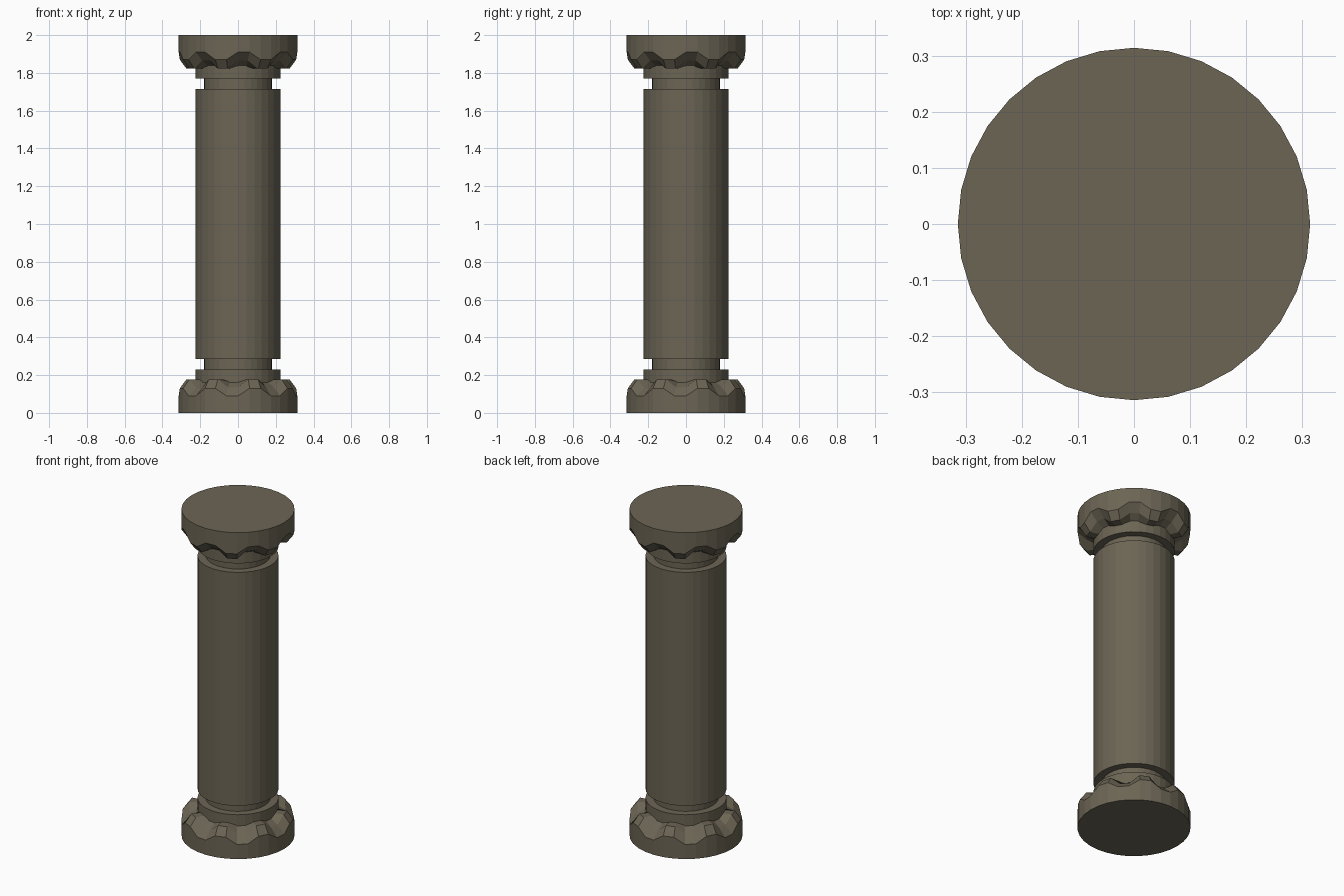
import bpy, bmesh, math

if "Cube" in bpy.data.objects:
    bpy.data.objects.remove(bpy.data.objects["Cube"])

SIDES = 32
stone = bpy.data.materials.new("stone")
stone.diffuse_color = (0.15, 0.13, 0.09, 1)
stone.use_nodes = True
stone.node_tree.nodes["Principled BSDF"].inputs["Base Color"].default_value = stone.diffuse_color


def lathe(name, rings):
    """Closed flat-shaded solid; each ring is a function i -> (radius, z)."""
    bm = bmesh.new()
    loops = []
    for ring in rings:
        loop = []
        for i in range(SIDES):
            r, z = ring(i)
            a = 2 * math.pi * i / SIDES
            loop.append(bm.verts.new((r * math.cos(a), r * math.sin(a), z)))
        loops.append(loop)
    for lo, hi in zip(loops, loops[1:]):
        for i in range(SIDES):
            j = (i + 1) % SIDES
            bm.faces.new((lo[i], lo[j], hi[j], hi[i]))
    bm.faces.new(loops[0])
    bm.faces.new(loops[-1])
    bmesh.ops.recalc_face_normals(bm, faces=bm.faces)
    mesh = bpy.data.meshes.new(name)
    bm.to_mesh(mesh)
    bm.free()
    mesh.materials.append(stone)
    obj = bpy.data.objects.new(name, mesh)
    bpy.context.collection.objects.link(obj)
    return obj


def plain(r, z):
    return lambda i: (r, z)


def fluted(deep, high):
    """Alternate two cut vertices with two raised ones: eight scallops."""
    return lambda i: deep if i % 4 in (0, 3) else high


# Shaft
lathe("shaft", [plain(0.225, 0.285), plain(0.225, 1.715)])

# Scalloped foot, collar and recessed neck; the top end is the same turned over
for end in ("base", "capital"):
    parts = [
        lathe(end + "_scalloped_disc", [
            plain(0.314, 0),
            fluted((0.314, 0.09), (0.314, 0.13)),
            fluted((0.268, 0.135), (0.278, 0.178)),
            fluted((0.22, 0.165), (0.22, 0.178)),
        ]),
        lathe(end + "_collar", [plain(0.225, 0.15), plain(0.225, 0.23)]),
        lathe(end + "_neck", [plain(0.18, 0.225), plain(0.18, 0.29)]),
    ]
    if end == "capital":
        for part in parts:
            part.rotation_euler.x = math.pi
            part.location.z = 2
